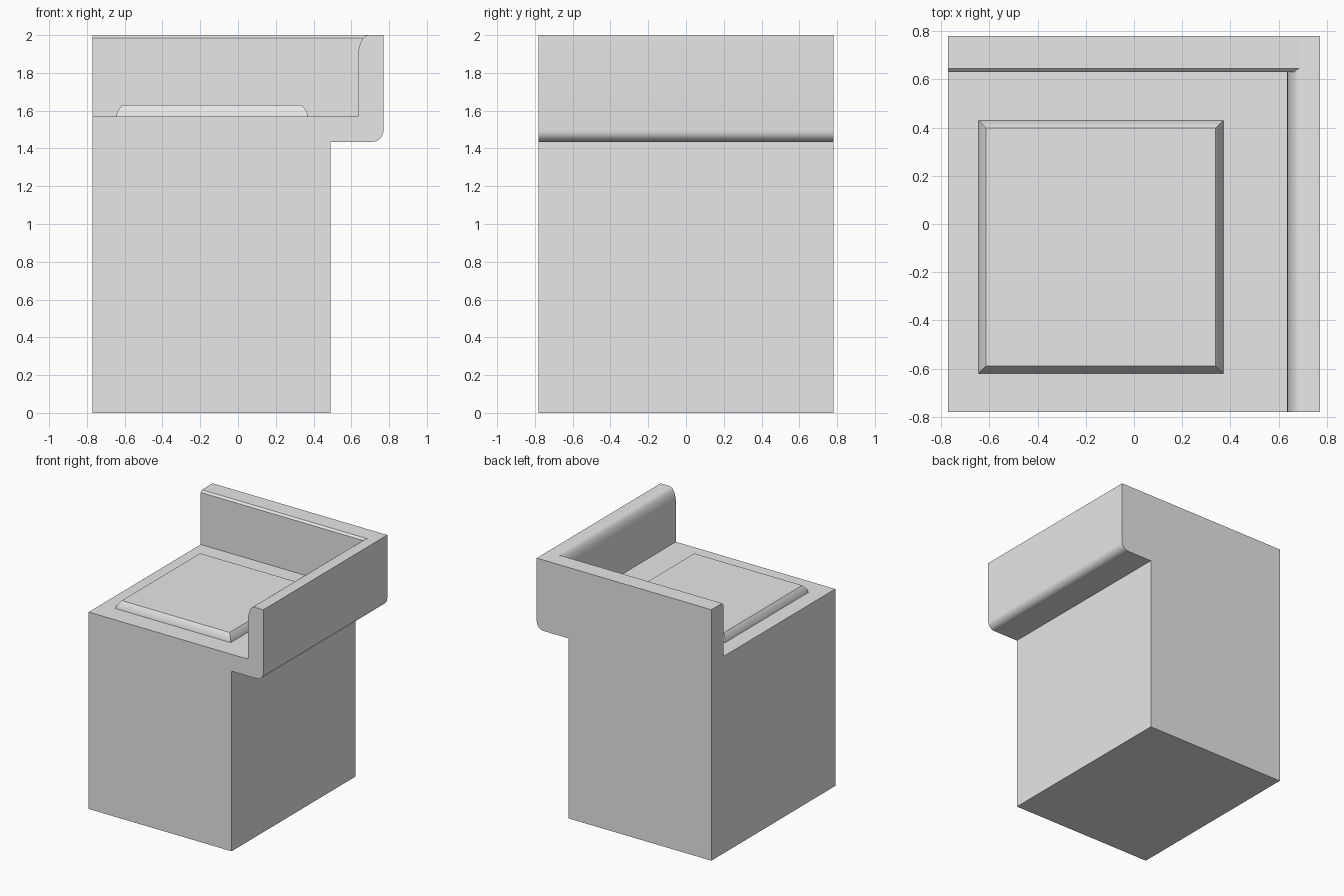
import bpy, bmesh, math
from mathutils import Vector

cube = bpy.data.objects.get("Cube")
if cube:
    bpy.data.objects.remove(cube, do_unlink=True)

# Single plain grey finish
grey = bpy.data.materials.new("plain_grey")
grey.use_nodes = True
color = (0.8, 0.8, 0.8, 1)
grey.diffuse_color = color
grey.node_tree.nodes["Principled BSDF"].inputs["Base Color"].default_value = color


def finish(name, bm):
    bmesh.ops.recalc_face_normals(bm, faces=bm.faces)
    mesh = bpy.data.meshes.new(name)
    bm.to_mesh(mesh)
    bm.free()
    mesh.materials.append(grey)
    for poly in mesh.polygons:
        poly.use_smooth = True
    mesh.set_sharp_from_angle(angle=math.radians(32))
    obj = bpy.data.objects.new(name, mesh)
    bpy.context.collection.objects.link(obj)
    return obj


def extrude(name, points, offset):
    """Extrude a closed outline along an offset vector."""
    bm = bmesh.new()
    face = bm.faces.new([bm.verts.new(p) for p in points])
    result = bmesh.ops.extrude_face_region(bm, geom=[face])
    moved = [v for v in result["geom"] if isinstance(v, bmesh.types.BMVert)]
    bmesh.ops.translate(bm, verts=moved, vec=Vector(offset))
    return finish(name, bm)


def arc(cx, cz, rx, rz, start, end, steps=8):
    angles = [math.radians(start + (end - start) * i / steps) for i in range(steps + 1)]
    return [(cx + rx * math.cos(a), cz + rz * math.sin(a)) for a in angles]


SIDE, DEPTH, SEAT, TOP = 0.77, 0.78, 1.57, 2.0

# Base block with the overhanging side arm, rounded below and on its inner top edge
outline = [(-SIDE, 0), (0.49, 0), (0.49, 1.435)]
outline += arc(0.71, 1.495, 0.06, 0.06, -90, 0)
outline += [(SIDE, TOP)]
outline += arc(0.69, 1.88, 0.055, 0.12, 90, 180)
outline += [(0.635, SEAT), (-SIDE, SEAT)]
extrude("base_and_arm", [(x, -DEPTH, z) for x, z in outline], (0, 2 * DEPTH, 0))

# Back wall with a narrow bevel along its front top edge
back = [(DEPTH, SEAT), (DEPTH, TOP), (0.645, TOP), (0.63, 1.985), (0.63, SEAT)]
extrude("back_wall", [(-SIDE, y, z) for y, z in back], (SIDE + 0.69, 0, 0))

# Seat pad: stacked rectangular rings, narrowing towards the top
bm = bmesh.new()
rings = []
for inset, z in [(0, SEAT), (0.005, 1.595), (0.032, 1.63)]:
    x0, x1 = -0.645 + inset, 0.37 - inset
    y0, y1 = -0.62 + inset, 0.43 - inset
    corners = [(x0, y0), (x1, y0), (x1, y1), (x0, y1)]
    rings.append([bm.verts.new((x, y, z)) for x, y in corners])
for low, high in zip(rings, rings[1:]):
    for i in range(4):
        j = (i + 1) % 4
        bm.faces.new((low[i], low[j], high[j], high[i]))
bm.faces.new(rings[0][::-1])
bm.faces.new(rings[-1])
finish("seat_pad", bm)
